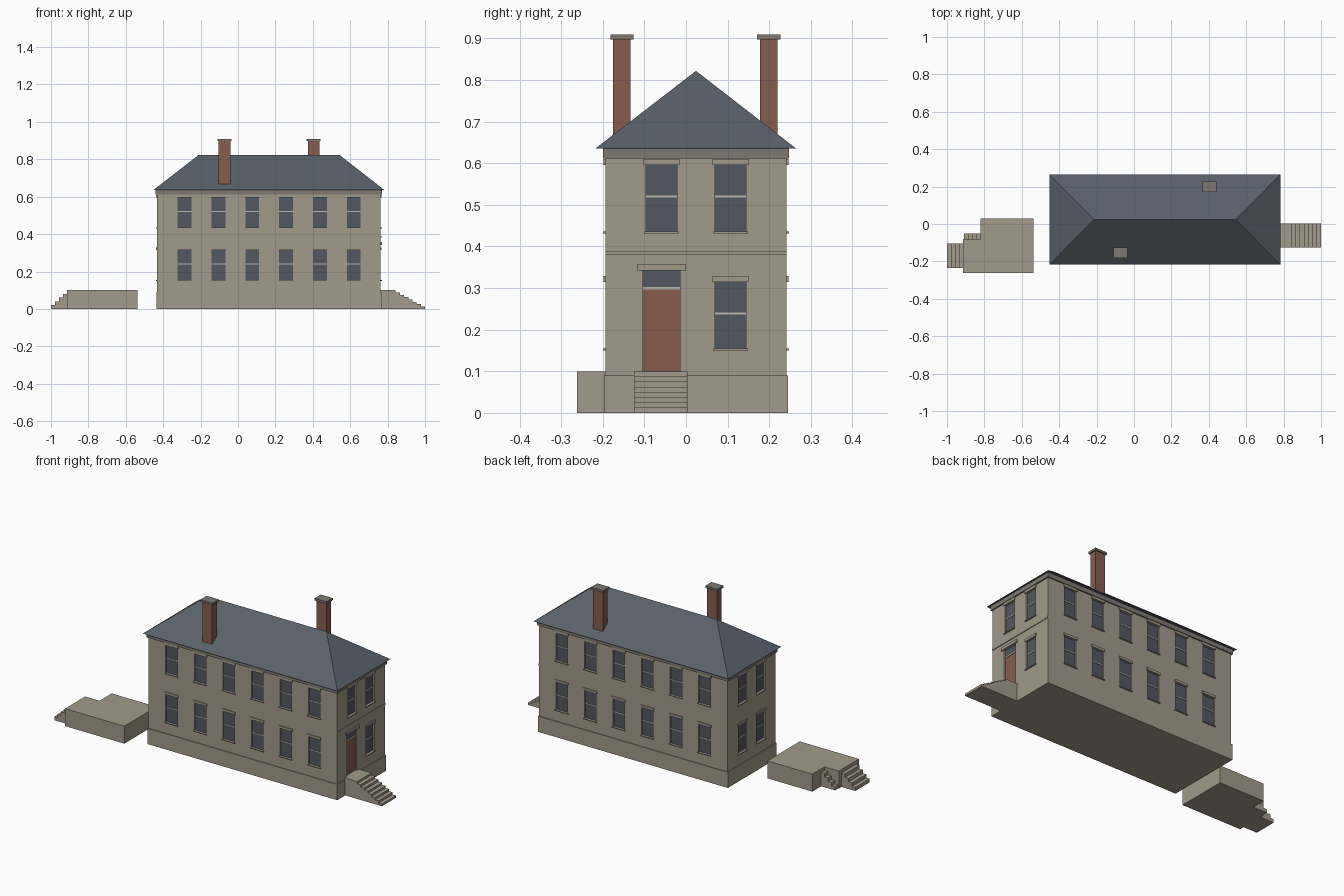
import bpy
import bmesh

if "Cube" in bpy.data.objects:
    bpy.data.objects.remove(bpy.data.objects["Cube"])


def material(name, r, g, b):
    m = bpy.data.materials.new(name)
    m.use_nodes = True
    m.diffuse_color = (r, g, b, 1)
    m.node_tree.nodes["Principled BSDF"].inputs["Base Color"].default_value = (r, g, b, 1)
    return m


STONE = material("stone", 0.36, 0.325, 0.255)
TRIM = material("grey_trim", 0.21, 0.19, 0.165)
SLATE = material("roof_slate", 0.10, 0.118, 0.145)
GLASS = material("window_glass", 0.085, 0.096, 0.122)
BRICK = material("red_brick", 0.24, 0.107, 0.075)
RAIL = material("pale_rail", 0.50, 0.48, 0.43)


def finish(name, bm, mat):
    bmesh.ops.recalc_face_normals(bm, faces=bm.faces)
    mesh = bpy.data.meshes.new(name)
    bm.to_mesh(mesh)
    bm.free()
    mesh.materials.append(mat)
    obj = bpy.data.objects.new(name, mesh)
    bpy.context.scene.collection.objects.link(obj)
    return obj


def prism(bm, points, y0, y1):
    """Extrude an x-z outline along y."""
    face = bm.faces.new([bm.verts.new((x, y0, z)) for x, z in points])
    ext = bmesh.ops.extrude_face_region(bm, geom=[face])["geom"]
    bmesh.ops.translate(bm, vec=(0, y1 - y0, 0),
                        verts=[v for v in ext if isinstance(v, bmesh.types.BMVert)])


def add_box(bm, x0, x1, y0, y1, z0, z1):
    prism(bm, [(x0, z0), (x1, z0), (x1, z1), (x0, z1)], y0, y1)


def box(name, mat, *bounds):
    bm = bmesh.new()
    add_box(bm, *bounds)
    return finish(name, bm, mat)


# House footprint
X0, X1, Y0, Y1 = -0.433, 0.763, -0.193, 0.241
YC = (Y0 + Y1) / 2
EAVE, RIDGE = 0.636, 0.822
RECESS = 0.01

walls = box("walls", STONE, X0, X1, Y0, Y1, 0, 0.615)
g = 0.004
box("plinth", STONE, X0 - g, X1 + g, Y0 - g, Y1 + g, 0, 0.09)
g = 0.007
box("cornice", TRIM, X0 - g, X1 + g, Y0 - g, Y1 + g, 0.611, EAVE)

# Hipped roof
bm = bmesh.new()
eave = [bm.verts.new((x, y, EAVE)) for x, y in
        [(-0.452, -0.217), (0.782, -0.217), (0.782, 0.264), (-0.452, 0.264)]]
left, right = (bm.verts.new((x, YC, RIDGE)) for x in (-0.212, 0.544))
a, b, c, d = eave
for loop in [(d, c, b, a), (a, b, right, left), (c, d, left, right), (b, c, right), (d, a, left)]:
    bm.faces.new(loop)
finish("roof", bm, SLATE)

# Chimneys with caps
for name, x, y in [("front_chimney", -0.072, -0.154), ("back_chimney", 0.404, 0.199)]:
    box(name, BRICK, x - 0.031, x + 0.031, y - 0.021, y + 0.021, 0.61, 0.897)
    box(name + "_cap", TRIM, x - 0.038, x + 0.038, y - 0.028, y + 0.028, 0.897, 0.909)

# Shared meshes for the parts of the openings
parts = {k: bmesh.new() for k in ("cutter", "glass", "rails", "lintels", "sills", "door")}
PLANES = {"front": ("y", Y0, -1), "back": ("y", Y1, 1),
          "west": ("x", X0, -1), "east": ("x", X1, 1)}


def on_wall(part, side, u0, u1, z0, z1, inner, outer):
    """Box on a wall, spanning two distances outward from its plane."""
    axis, plane, sign = PLANES[side]
    p, q = sorted((plane + sign * inner, plane + sign * outer))
    bounds = (u0, u1, p, q) if axis == "y" else (p, q, u0, u1)
    add_box(parts[part], *bounds, z0, z1)


def window(side, u, z0):
    w, h = 0.037, 0.16
    z1, mid = z0 + h, z0 + h / 2 + 0.004
    on_wall("cutter", side, u - w, u + w, z0, z1, -RECESS, 0.02)
    on_wall("glass", side, u - w, u + w, z0, z1, -RECESS - 0.002, -RECESS + 0.002)
    on_wall("rails", side, u - w, u + w, mid - 0.0025, mid + 0.0025, -RECESS, -RECESS + 0.005)
    on_wall("lintels", side, u - w - 0.006, u + w + 0.006, z1, z1 + 0.014, -0.002, 0.005)
    on_wall("sills", side, u - w - 0.005, u + w + 0.005, z0 - 0.005, z0, -0.002, 0.006)


LOWER, UPPER = 0.155, 0.436
for z in (LOWER, UPPER):
    for i in range(6):
        u = -0.286 + i * 0.181
        window("front", u, z)
        window("back", u, z)
    for u in (YC - 0.083, YC + 0.083):
        window("west", u, z)
        if z == UPPER or u > YC:
            window("east", u, z)

# Entrance door with a light above it
d0, d1 = -0.103, -0.015
on_wall("cutter", "east", d0, d1, 0.1, 0.342, -RECESS, 0.02)
on_wall("door", "east", d0, d1, 0.1, 0.297, -RECESS - 0.002, -RECESS + 0.002)
on_wall("rails", "east", d0, d1, 0.297, 0.303, -RECESS, -RECESS + 0.005)
on_wall("glass", "east", d0, d1, 0.303, 0.342, -RECESS - 0.002, -RECESS + 0.002)
on_wall("lintels", "east", d0 - 0.015, d1 + 0.015, 0.342, 0.358, -0.002, 0.008)

finish("window_panes", parts["glass"], GLASS)
finish("window_rails", parts["rails"], RAIL)
finish("lintels", parts["lintels"], STONE)
finish("sills", parts["sills"], STONE)
finish("front_door", parts["door"], BRICK)

# Cut the openings into the walls
cutter = finish("opening_cutter", parts["cutter"], STONE)
cutter.hide_render = True
mod = walls.modifiers.new("openings", "BOOLEAN")
mod.operation = "DIFFERENCE"
mod.solver = "EXACT"
mod.object = cutter
bpy.context.view_layer.objects.active = walls
bpy.ops.object.modifier_apply(modifier=mod.name)
bpy.data.objects.remove(cutter)

# Belt course on the entrance wall
box("belt_course", STONE, X1 - 0.002, X1 + 0.004, Y0, Y1, 0.379, 0.389)


def stairs(name, x_top, x_foot, y0, y1, treads, x_back, height=0.1):
    """Solid flight from a landing down to the ground along x."""
    rise, run = height / (treads + 1), (x_foot - x_top) / treads
    outline = [(x_back, 0), (x_back, height), (x_top, height)]
    for i in range(treads):
        z = height - (i + 1) * rise
        outline += [(x_top + i * run, z), (x_top + (i + 1) * run, z)]
    outline.append((x_foot, 0))
    bm = bmesh.new()
    prism(bm, outline, y0, y1)
    finish(name, bm, STONE)


# Entrance steps and the separate terrace with its two flights
stairs("entrance_steps", 0.843, 1.0, -0.125, 0.004, 7, X1 - 0.005)
box("terrace", STONE, -0.822, -0.537, -0.262, 0.03, 0, 0.1)
box("terrace_wing", STONE, -0.913, -0.822, -0.262, -0.08, 0, 0.1)
stairs("terrace_steps", -0.913, -1.0, -0.235, -0.104, 4, -0.9)
stairs("terrace_side_steps", -0.822, -0.91, -0.08, -0.05, 4, -0.81)
